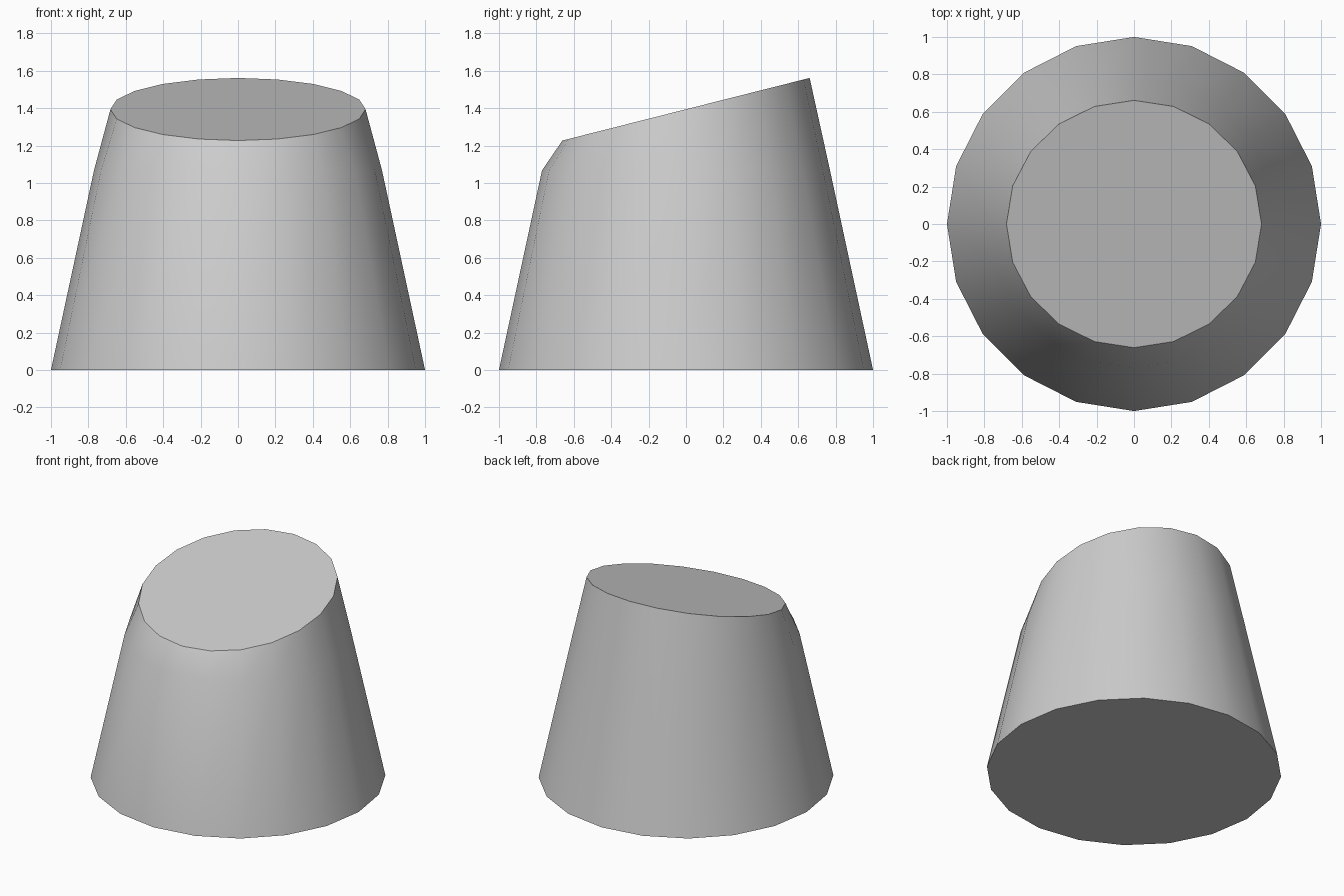
import bpy, bmesh
from math import sin, cos, pi, radians

if "Cube" in bpy.data.objects:
    bpy.data.objects.remove(bpy.data.objects["Cube"])

SIDES = 20


def add_ring(bm, radius, z, tilt=0.0):
    """Ring of vertices, tilted about the x axis."""
    verts = []
    for i in range(SIDES):
        a = 2 * pi * i / SIDES
        x, y = radius * cos(a), radius * sin(a)
        verts.append(bm.verts.new((x, y * cos(tilt), z + y * sin(tilt))))
    return verts


bm = bmesh.new()
# Base, shoulder and slanted top rim
rings = [
    add_ring(bm, 1.0, 0.0),
    add_ring(bm, 0.77, 1.067),
    add_ring(bm, 0.682, 1.394, radians(14.2)),
]

# Side walls
for low, high in zip(rings, rings[1:]):
    for i in range(SIDES):
        j = (i + 1) % SIDES
        bm.faces.new((low[i], low[j], high[j], high[i]))

# Flat caps
bm.faces.new(rings[0][::-1])
bm.faces.new(rings[-1])

mesh = bpy.data.meshes.new("slanted_cone")
bm.to_mesh(mesh)
bm.free()

body = bpy.data.objects.new("slanted_cone", mesh)
bpy.context.collection.objects.link(body)
bpy.context.view_layer.objects.active = body
body.select_set(True)
bpy.ops.object.shade_smooth_by_angle(angle=radians(30))
